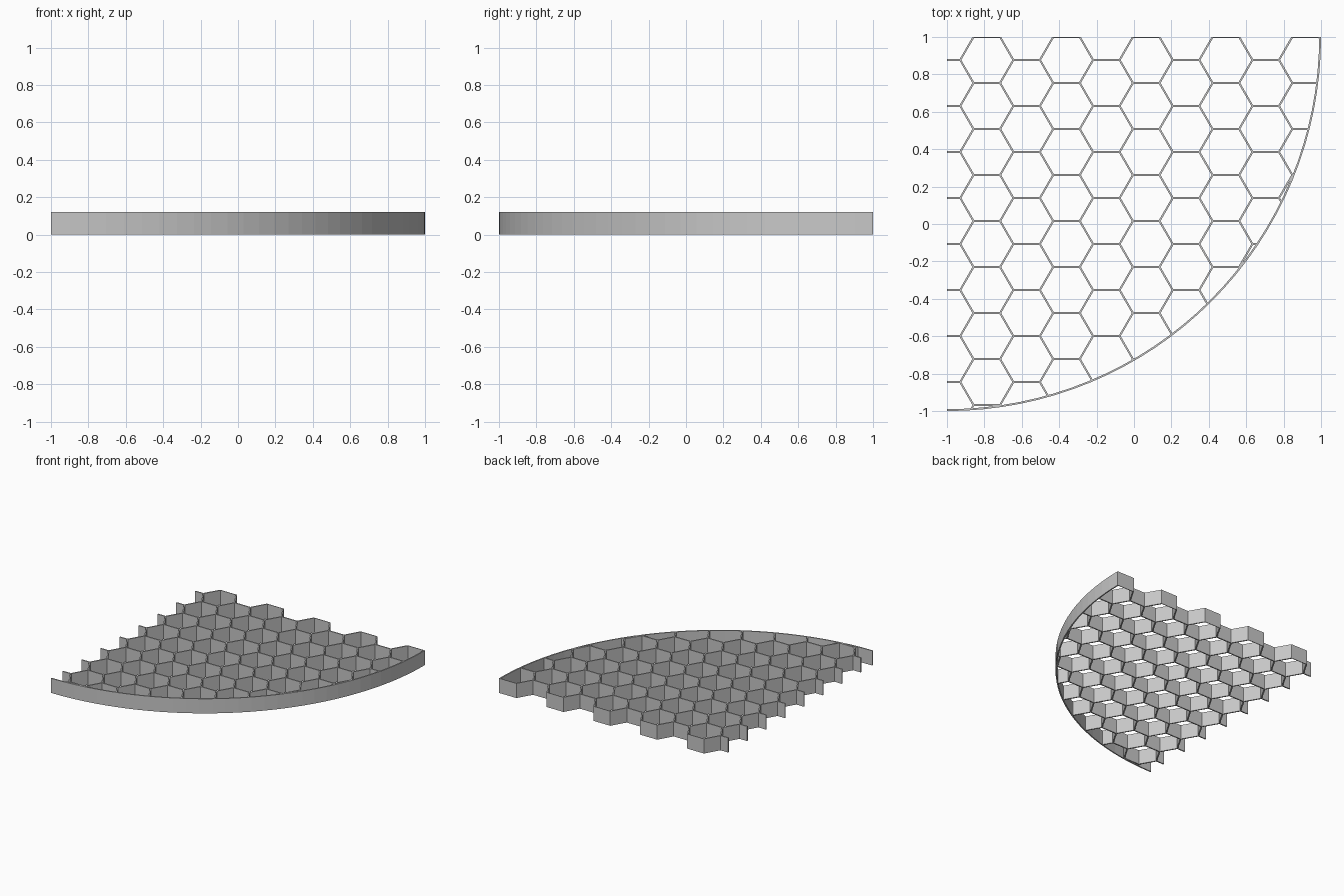
import bpy
import bmesh
from math import sin, cos, pi, sqrt
from mathutils import Vector

if "Cube" in bpy.data.objects:
    bpy.data.objects.remove(bpy.data.objects["Cube"], do_unlink=True)

RADIUS = 2.0       # outer radius of the quarter disc
WALL = 0.01        # wall thickness
HEIGHT = 0.12      # panel height
PITCH = 0.246      # distance between rows of cells
SEGMENTS = 32      # facets along the rim
CORNER = Vector((-1, 1, 0))   # centre of the quarter disc

side = PITCH / sqrt(3)
column = 1.5 * side

grey = bpy.data.materials.new("light_grey")
grey.use_nodes = True
colour = (0.58, 0.58, 0.58, 1)
grey.diffuse_color = colour
grey.node_tree.nodes["Principled BSDF"].inputs["Base Color"].default_value = colour


def arc_point(i, radius):
    """Point on the rim, swept from the right end to the front end."""
    a = -pi / 2 * i / SEGMENTS
    return CORNER + radius * Vector((cos(a), sin(a), 0))


def raise_flat(bm, name):
    """Turn a flat outline mesh into an upright wall object."""
    for face in bm.faces:
        face.normal_update()
        if face.normal.z < 0:
            face.normal_flip()
    mesh = bpy.data.meshes.new(name)
    bm.to_mesh(mesh)
    bm.free()
    mesh.materials.append(grey)
    obj = bpy.data.objects.new(name, mesh)
    bpy.context.collection.objects.link(obj)
    solid = obj.modifiers.new("height", 'SOLIDIFY')
    solid.thickness = HEIGHT
    solid.offset = 1
    return obj


def clip(bm, point, outward):
    """Cut away everything beyond a vertical plane."""
    bmesh.ops.bisect_plane(bm, geom=bm.verts[:] + bm.edges[:] + bm.faces[:],
                           plane_co=point, plane_no=outward,
                           dist=1e-6, clear_outer=True)


# Honeycomb: a grid of hexagons, inset so that only the walls remain
bm = bmesh.new()
for k in range(-1, int(RADIUS / column) + 2):
    for j in range(-1, int(RADIUS / PITCH) + 2):
        centre = CORNER + Vector((k * column, -PITCH * (j + (k % 2) / 2), 0))
        if (centre - CORNER).length > RADIUS + side:
            continue
        bm.faces.new([bm.verts.new(centre + side * Vector((cos(n * pi / 3), sin(n * pi / 3), 0)))
                      for n in range(6)])
bmesh.ops.remove_doubles(bm, verts=bm.verts[:], dist=0.001)
bm.normal_update()
cells = bm.faces[:]
bmesh.ops.inset_individual(bm, faces=cells, thickness=WALL / 2, use_even_offset=True)
bmesh.ops.delete(bm, geom=cells, context='FACES')

# Trim the honeycomb to the two straight edges and the curved rim
clip(bm, CORNER, Vector((-1, 0, 0)))
clip(bm, CORNER, Vector((0, 1, 0)))
for i in range(SEGMENTS):
    middle = (arc_point(i, RADIUS - WALL / 2) + arc_point(i + 1, RADIUS - WALL / 2)) / 2
    clip(bm, middle, (middle - CORNER).normalized())
raise_flat(bm, "honeycomb_walls")

# Curved outer rim
bm = bmesh.new()
pairs = [(bm.verts.new(arc_point(i, RADIUS - WALL)), bm.verts.new(arc_point(i, RADIUS)))
         for i in range(SEGMENTS + 1)]
for (a, b), (c, d) in zip(pairs, pairs[1:]):
    bm.faces.new((a, c, d, b))
raise_flat(bm, "curved_rim")
